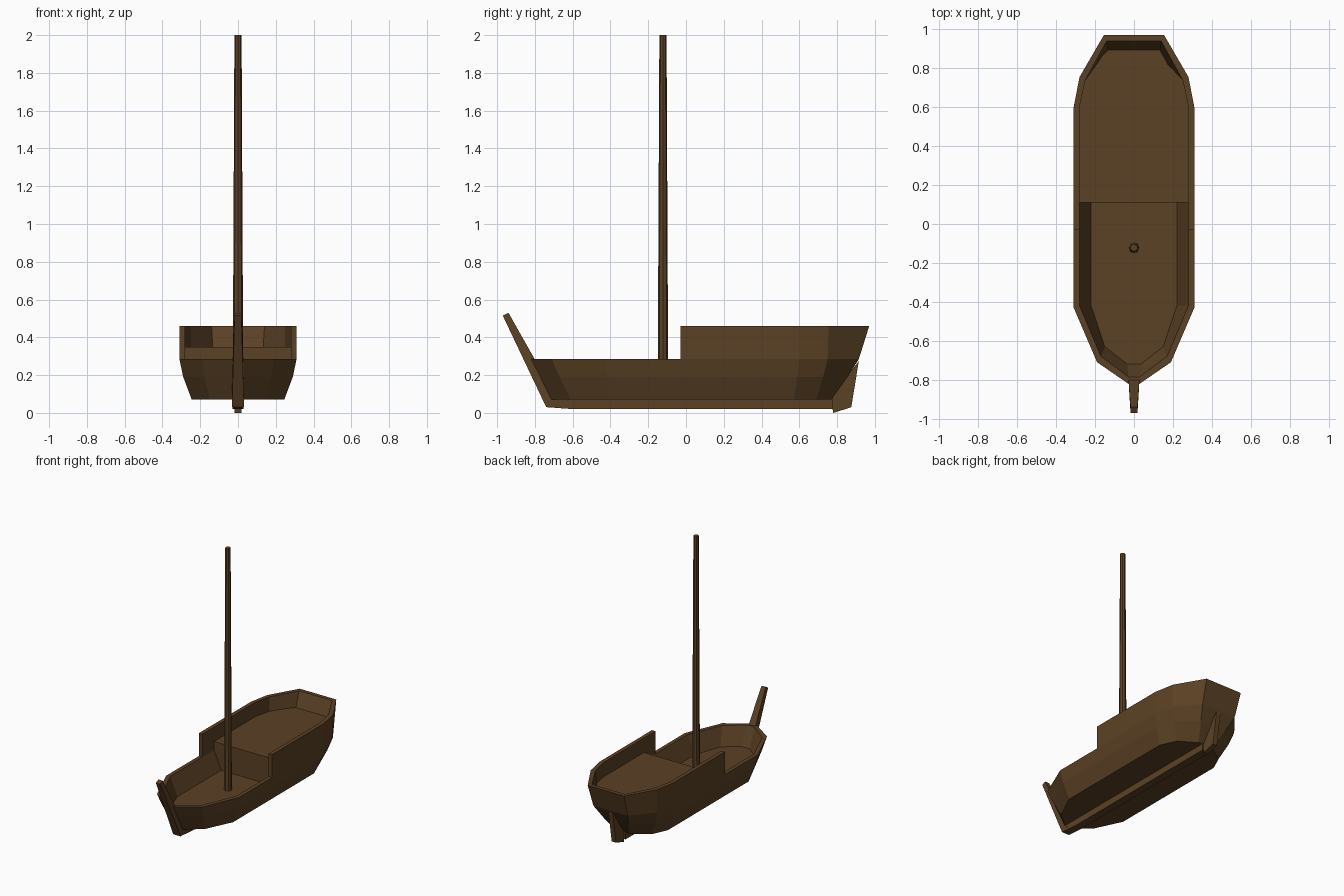
import bpy, bmesh

if "Cube" in bpy.data.objects:
    bpy.data.objects.remove(bpy.data.objects["Cube"])

wood = bpy.data.materials.new("wood")
wood.diffuse_color = (0.105, 0.053, 0.018, 1)
wood.use_nodes = True
wood.node_tree.nodes["Principled BSDF"].inputs["Base Color"].default_value = wood.diffuse_color


def finish(bm, name):
    bmesh.ops.recalc_face_normals(bm, faces=bm.faces)
    mesh = bpy.data.meshes.new(name)
    bm.to_mesh(mesh)
    bm.free()
    mesh.materials.append(wood)
    obj = bpy.data.objects.new(name, mesh)
    bpy.context.collection.objects.link(obj)
    return obj


def ring(bm, half, z):
    """Closed outline from one half (bow to stern), mirrored across x."""
    pts = half + [(-x, y) for x, y in reversed(half)]
    return [bm.verts.new((x, y, z)) for x, y in pts]


def slab(name, profile):
    """Side profile of (y, z, half_width) points made into a solid plate."""
    bm = bmesh.new()
    a = [bm.verts.new((w, y, z)) for y, z, w in profile]
    b = [bm.verts.new((-w, y, z)) for y, z, w in profile]
    bm.faces.new(a)
    bm.faces.new(b[::-1])
    n = len(a)
    for i in range(n):
        j = (i + 1) % n
        bm.faces.new((a[i], b[i], b[j], a[j]))
    return finish(bm, name)


# Hull: outer skin, well, and raised aft bulwark
bottom = [(.02, -.72), (.15, -.61), (.245, -.41), (.245, -.03), (.245, .57), (.19, .69), (.06, .77)]
middle = [(.03, -.77), (.175, -.67), (.29, -.42), (.29, -.03), (.29, .59), (.25, .725), (.11, .855)]
sheer = [(.03, -.82), (.19, -.71), (.31, -.43), (.31, -.03), (.31, .6), (.28, .75), (.145, .915)]
top = sheer[:5] + [(.28, .755), (.155, .97)]
in_sheer = [(.03, -.785), (.17, -.68), (.28, -.42), (.28, -.03), (.28, .6), (.25, .74), (.13, .865)]
in_top = in_sheer[:6] + [(.14, .94)]
well = [(.035, -.72), (.15, -.63), (.22, -.42), (.22, -.03), (.22, .56), (.17, .68), (.07, .76)]

bm = bmesh.new()
r0, r1, r2 = ring(bm, bottom, .07), ring(bm, middle, .19), ring(bm, sheer, .285)
i2, w = ring(bm, in_sheer, .285), ring(bm, well, .145)
r3, i3 = ring(bm, top, .46), ring(bm, in_top, .46)
bm.faces.new(r0)
bm.faces.new(w)
for i in range(14):
    j = (i + 1) % 14
    strips = [(r0, r1), (r1, r2), (w, i2)]
    strips += [(r2, r3), (r3, i3), (i3, i2)] if 3 <= i <= 9 else [(r2, i2)]
    for a, b in strips:
        bm.faces.new((a[i], a[j], b[j], b[i]))
for k in (3, 10):
    bm.faces.new((r2[k], i2[k], i3[k], r3[k]))
bmesh.ops.delete(bm, geom=[v for v in bm.verts if not v.link_faces], context='VERTS')
finish(bm, "hull")

# Raised aft deck with its front bulkhead
bm = bmesh.new()
deck = ring(bm, [(.28, .11), (.28, .6), (.25, .74), (.137, .9)], .35)
wall = [bm.verts.new((x, .11, z)) for x, z in
        [(-.28, .285), (-.22, .145), (.22, .145), (.28, .285)]]
bm.faces.new(deck)
bm.faces.new([deck[0], deck[-1]] + wall)
finish(bm, "aft_deck")

# Keel, raked stem post and rudder
slab("keel", [(-.735, .03, .03), (-.6, .02, .03), (.775, .02, .03), (.775, .08, .03), (-.69, .08, .03)])
slab("stem_post", [(-.74, .03, .032), (-.97, .515, .018), (-.94, .53, .018), (-.79, .265, .029), (-.68, .05, .032)])
slab("rudder", [(.78, .0, .018), (.875, .03, .018), (.915, .275, .018), (.765, .08, .018)])

# Mast
bpy.ops.mesh.primitive_cone_add(vertices=8, radius1=.028, radius2=.019, depth=1.86, location=(0, -.122, 1.07))
mast = bpy.context.object
mast.name = "mast"
mast.data.materials.append(wood)
